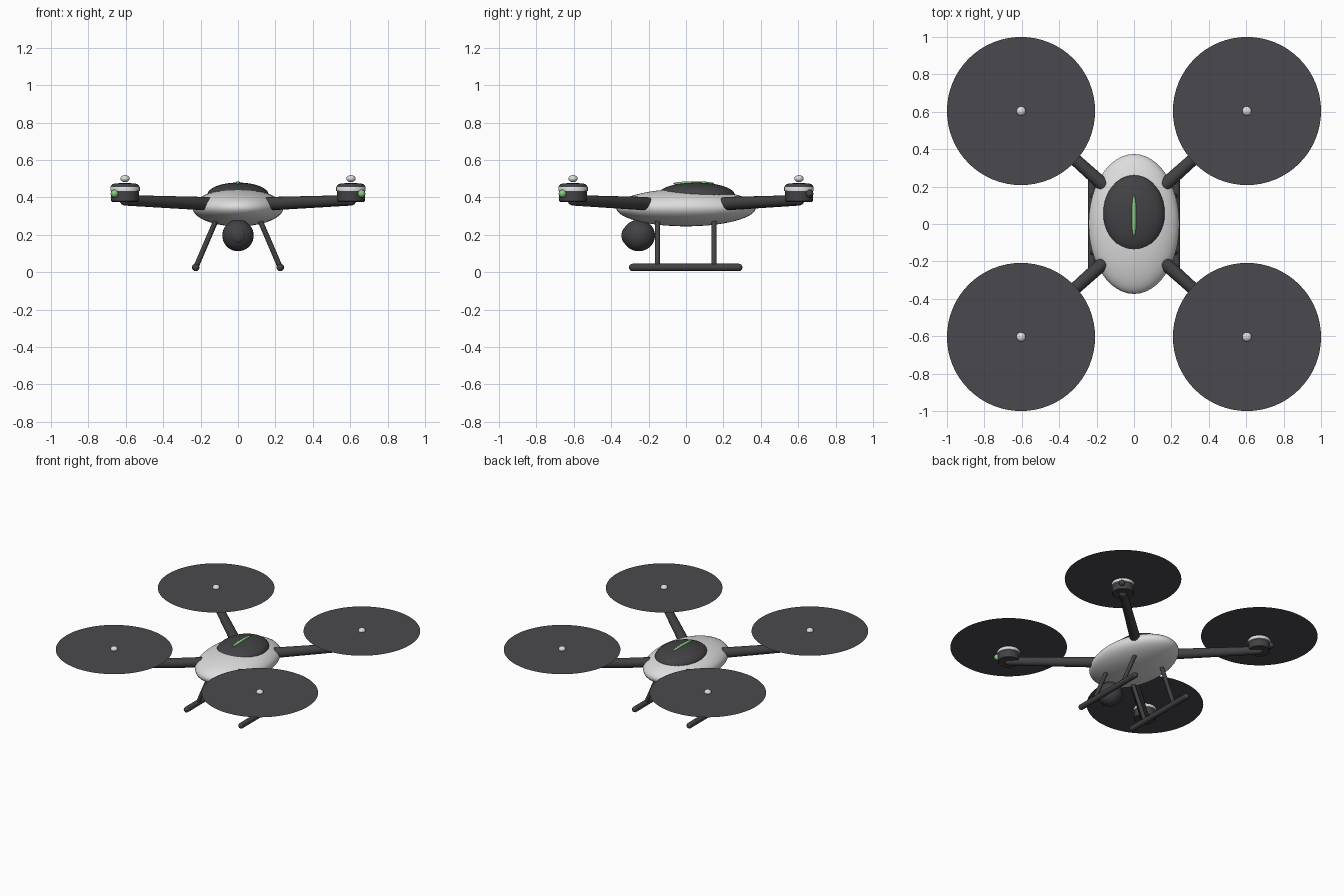
import bpy, bmesh, math
from mathutils import Vector, Matrix

if "Cube" in bpy.data.objects:
    bpy.data.objects.remove(bpy.data.objects["Cube"])


def material(name, r, g, b):
    m = bpy.data.materials.new(name)
    m.diffuse_color = (r, g, b, 1)
    m.use_nodes = True
    m.node_tree.nodes["Principled BSDF"].inputs["Base Color"].default_value = m.diffuse_color
    return m


SHELL = material("light_grey_shell", 0.72, 0.72, 0.73)
DARK = material("charcoal", 0.055, 0.055, 0.06)
BLUR = material("rotor_grey", 0.068, 0.066, 0.075)
GREEN = material("signal_green", 0.25, 0.6, 0.22)


def finish(name, bm, mats):
    me = bpy.data.meshes.new(name)
    bm.to_mesh(me)
    bm.free()
    for m in mats:
        me.materials.append(m)
    ob = bpy.data.objects.new(name, me)
    bpy.context.collection.objects.link(ob)
    bpy.ops.object.select_all(action='DESELECT')
    ob.select_set(True)
    bpy.context.view_layer.objects.active = ob
    bpy.ops.object.shade_smooth_by_angle(angle=math.radians(40))
    return ob


def ellipsoid(name, c, r, mat, seg=32, rings=20):
    bm = bmesh.new()
    bmesh.ops.create_uvsphere(bm, u_segments=seg, v_segments=rings, radius=1,
                              matrix=Matrix.Translation(c) @ Matrix.Diagonal((*r, 1)))
    return finish(name, bm, [mat])


def tube(name, a, b, r1, r2, mat, round_ends=False):
    a, b = Vector(a), Vector(b)
    d = b - a
    rot = d.to_track_quat('Z', 'Y').to_matrix().to_4x4()
    bm = bmesh.new()
    bmesh.ops.create_cone(bm, cap_ends=True, segments=20, radius1=r1, radius2=r2, depth=d.length,
                          matrix=Matrix.Translation((a + b) / 2) @ rot)
    if round_ends:
        for p, r in ((a, r1), (b, r2)):
            bmesh.ops.create_uvsphere(bm, u_segments=20, v_segments=12, radius=r,
                                      matrix=Matrix.Translation(p) @ rot)
    return finish(name, bm, [mat])


def lathe(name, c, profile, mats, rule):
    bm = bmesh.new()
    vs = [bm.verts.new((r, 0, z)) for r, z in profile]
    es = [bm.edges.new(p) for p in zip(vs, vs[1:])]
    bmesh.ops.spin(bm, geom=vs + es, cent=(0, 0, 0), axis=(0, 0, 1),
                   angle=2 * math.pi, steps=32)
    bmesh.ops.remove_doubles(bm, verts=bm.verts, dist=1e-5)
    bmesh.ops.recalc_face_normals(bm, faces=bm.faces)
    for f in bm.faces:
        f.material_index = rule(f.calc_center_median().z)
    bmesh.ops.translate(bm, verts=bm.verts, vec=c)
    return finish(name, bm, mats)


# Body shell, canopy and its light strip
ellipsoid("body_shell", (0, 0, 0.345), (0.243, 0.374, 0.1), SHELL, 48, 28)
ellipsoid("canopy", (0, 0.055, 0.412), (0.165, 0.207, 0.067), DARK, 40, 24)
ellipsoid("light_strip", (0, 0.042, 0.474), (0.013, 0.11, 0.012), GREEN, 20, 12)

# Camera ball and lens
ellipsoid("camera_ball", (0, -0.253, 0.196), (0.084, 0.087, 0.084), DARK)
ellipsoid("camera_lens", (0, -0.318, 0.196), (0.045, 0.027, 0.045), DARK, 24, 14)

# Arms, motors, rotors and lights at the four corners
P = 0.604
for sy, end in ((-1, "front"), (1, "back")):
    for sx, side in ((-1, "left"), (1, "right")):
        tag = end + "_" + side
        tube(tag + "_arm", (sx * 0.165, sy * 0.21, 0.366), (sx * P, sy * P, 0.384),
             0.036, 0.028, DARK, True)
        lathe(tag + "_motor", (sx * P, sy * P, 0),
              [(0, 0.376), (0.07, 0.376), (0.074, 0.38), (0.074, 0.433), (0.079, 0.435),
               (0.079, 0.455), (0.07, 0.468), (0.055, 0.475), (0, 0.476)],
              [DARK, SHELL], lambda z: int(0.4335 < z < 0.4555))
        # Spinning rotor shown as a thin disc
        bm = bmesh.new()
        bmesh.ops.create_circle(bm, cap_ends=True, segments=64, radius=0.396,
                                matrix=Matrix.Translation((sx * P, sy * P, 0.495)))
        finish(tag + "_rotor_disc", bm, [BLUR])
        ellipsoid(tag + "_rotor_hub", (sx * P, sy * P, 0.5), (0.025, 0.025, 0.019), SHELL, 20, 12)
        ellipsoid(tag + "_light", (sx * 0.66, sy * 0.66, 0.42), (0.021, 0.021, 0.021),
                  GREEN if sy < 0 else DARK, 16, 10)

# Landing skids and struts
for sx, side in ((-1, "left"), (1, "right")):
    tube(side + "_skid", (sx * 0.226, -0.285, 0.02 + 0.005), (sx * 0.226, 0.282, 0.025),
         0.02, 0.02, DARK, True)
    for y, end in ((-0.153, "front"), (0.15, "back")):
        tube(f"{end}_{side}_strut", (sx * 0.112, y, 0.29), (sx * 0.226, y, 0.025),
             0.014, 0.014, DARK)
